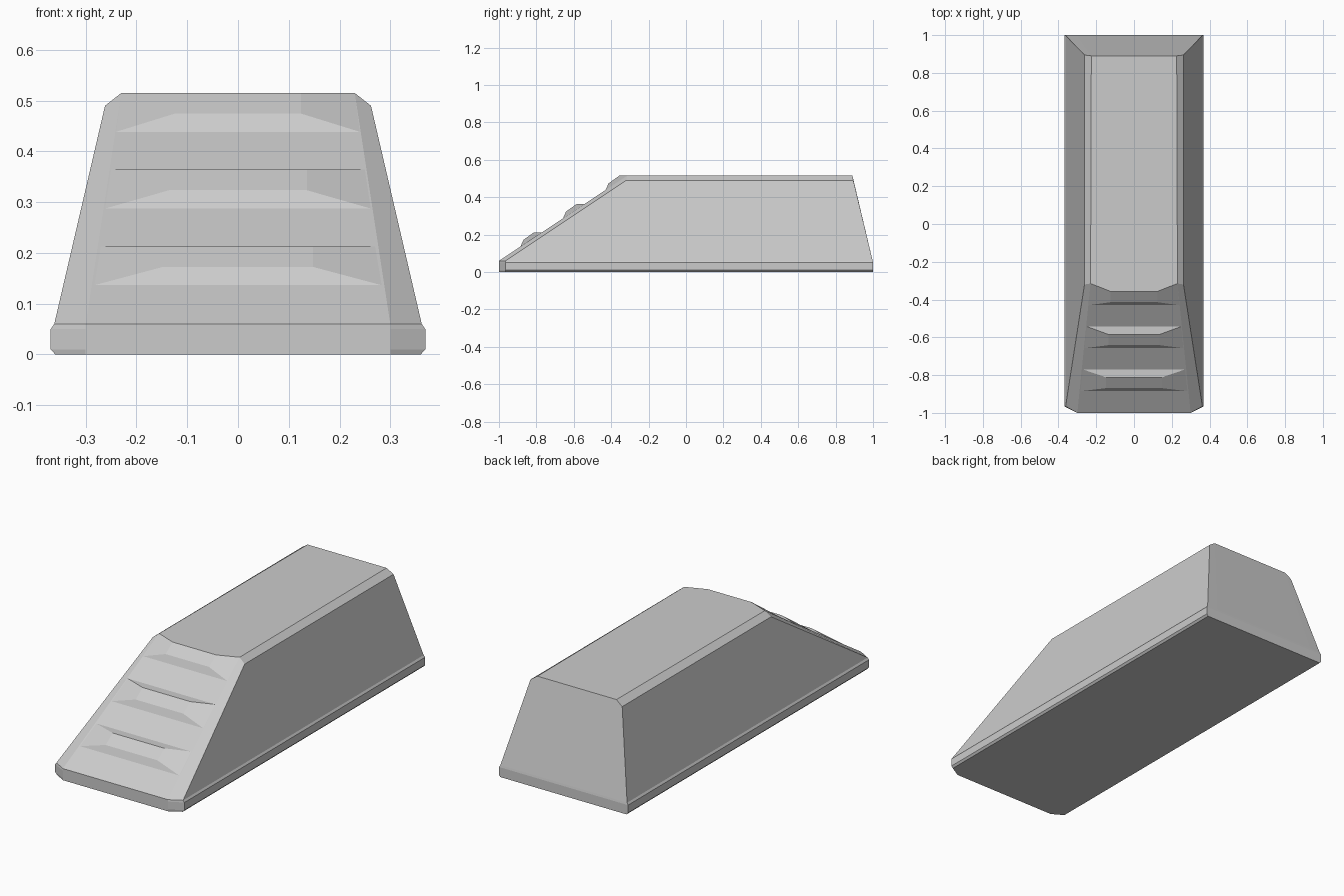
import bpy
import bmesh

if "Cube" in bpy.data.objects:
    bpy.data.objects.remove(bpy.data.objects["Cube"])


def make_object(name, verts, faces):
    mesh = bpy.data.meshes.new(name)
    bm = bmesh.new()
    vs = [bm.verts.new(v) for v in verts]
    for f in faces:
        bm.faces.new([vs[i] for i in f])
    bmesh.ops.recalc_face_normals(bm, faces=bm.faces)
    bm.to_mesh(mesh)
    bm.free()
    obj = bpy.data.objects.new(name, mesh)
    bpy.context.collection.objects.link(obj)
    return obj


def mirrored_ring(half):
    # right half front to back, then left half back to front
    return half + [(-x, y, z) for x, y, z in reversed(half)]


# Body: lofted rings (front corner, side front, side back, back inner)
def base_ring(side_x, back_y, z):
    return mirrored_ring([(0.30, -1, z), (side_x, -0.965, z),
                          (side_x, back_y, z), (0.30, back_y, z)])


TOP_Y, TOP_Z = -0.315, 0.515
rings = [
    base_ring(0.36, 1.0, 0.0),
    base_ring(0.369, 1.0, 0.01),
    base_ring(0.369, 1.0, 0.05),
    base_ring(0.362, 0.998, 0.06),
    mirrored_ring([(0.23, TOP_Y, TOP_Z), (0.262, -0.32, 0.49),
                   (0.262, 0.895, 0.49), (0.226, 0.89, TOP_Z)]),
]
verts = [p for r in rings for p in r]
faces = [list(range(8))]
for r in range(len(rings) - 1):
    for i in range(8):
        a, b = r * 8 + i, r * 8 + (i + 1) % 8
        faces.append([a, b, b + 8, a + 8])
# roof panel and its two chamfered edges
t = 8 * (len(rings) - 1)
faces += [[t, t + 3, t + 4, t + 7],
          [t, t + 1, t + 2, t + 3],
          [t + 4, t + 5, t + 6, t + 7]]
make_object("wedge_body", verts, faces)


# Ridges: three tapered treads lying on the front slope
def slope_z(y):
    return 0.06 + (TOP_Z - 0.06) * (y + 1) / (TOP_Y + 1)


for n in range(3):
    y0 = -0.885 + 0.2275 * n
    y1 = y0 + 0.115
    z0, z1 = slope_z(y0), slope_z(y1)
    wide0, wide1 = 0.283 - 0.0215 * n, 0.270 - 0.020 * n
    narrow = 0.148 - 0.012 * n
    half = [(wide0, y0, z0), (wide1, y1, z1),
            (narrow, y0 + 0.073, z1), (narrow, y0 + 0.016, z0 + 0.036)]
    ridge = half + [(-x, y, z) for x, y, z in half]
    make_object(f"slope_ridge_{n + 1}", ridge,
                [[0, 1, 2, 3], [4, 5, 6, 7]] +
                [[i, (i + 1) % 4, (i + 1) % 4 + 4, i + 4] for i in range(4)])
